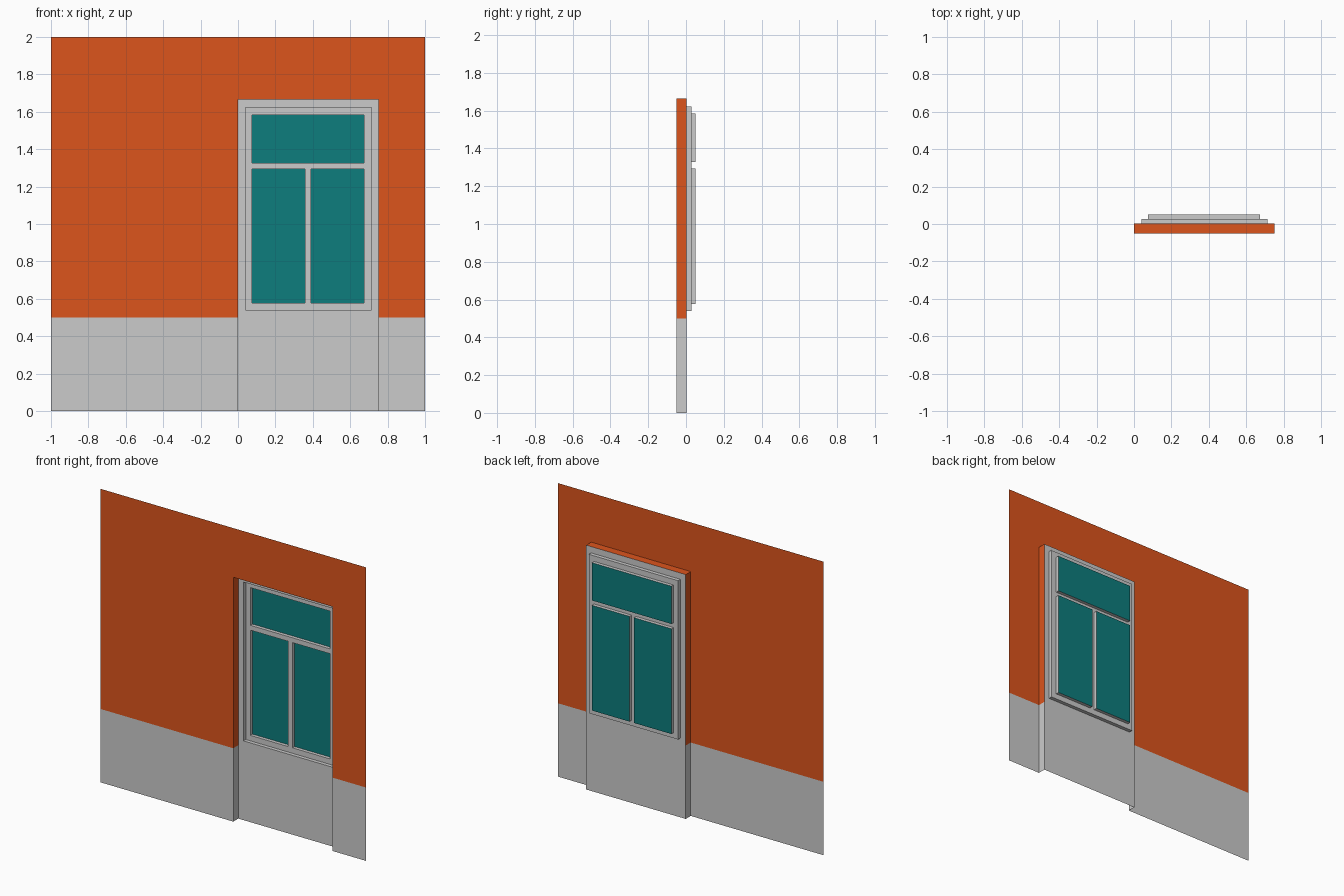
import bpy, bmesh

if "Cube" in bpy.data.objects:
    bpy.data.objects.remove(bpy.data.objects["Cube"])


def material(name, rgb):
    m = bpy.data.materials.new(name)
    m.diffuse_color = (*rgb, 1)
    m.use_nodes = True
    m.node_tree.nodes["Principled BSDF"].inputs["Base Color"].default_value = m.diffuse_color
    return m


ORANGE = material("orange_paint", (0.716, 0.089, 0.012))
TEAL = material("teal_glass", (0.004, 0.205, 0.205))

# Depth layers, front to back
WALL_Y, NICHE_Y, FRAME_Y, PANE_Y = -0.051, 0.003, 0.028, 0.051
PLINTH_Z = 0.5

# Rectangles as (x0, x1, z0, z1)
NICHE = (0.0, 0.75, 0.0, 1.665)
FRAME = (0.04, 0.713, 0.54, 1.622)
PANES = {
    "top_pane": (0.075, 0.673, 1.327, 1.584),
    "left_pane": (0.075, 0.357, 0.577, 1.294),
    "right_pane": (0.391, 0.673, 0.577, 1.294),
}


def finish(name, bm, mat):
    bmesh.ops.remove_doubles(bm, verts=bm.verts, dist=1e-5)
    me = bpy.data.meshes.new(name)
    bm.to_mesh(me)
    bm.free()
    if mat:
        me.materials.append(mat)
    ob = bpy.data.objects.new(name, me)
    bpy.context.collection.objects.link(ob)


def face(bm, pts):
    bm.faces.new([bm.verts.new(p) for p in pts])


def sheet(name, rect, y, holes=(), mat=None):
    """Flat sheet facing -y with rectangular holes."""
    xs = sorted({v for r in (rect, *holes) for v in r[:2]})
    zs = sorted({v for r in (rect, *holes) for v in r[2:]})
    bm = bmesh.new()
    for a, b in zip(xs, xs[1:]):
        for c, d in zip(zs, zs[1:]):
            x, z = (a + b) / 2, (c + d) / 2
            if any(h[0] < x < h[1] and h[2] < z < h[3] for h in holes):
                continue
            face(bm, [(a, y, c), (b, y, c), (b, y, d), (a, y, d)])
    finish(name, bm, mat)


def reveal(name, rect, y0, y1, sides="LRTB", mat=None):
    """Inward-facing sides of a rectangular recess."""
    a, b, c, d = rect
    edges = {"L": ((a, d), (a, c)), "R": ((b, c), (b, d)),
             "T": ((b, d), (a, d)), "B": ((a, c), (b, c))}
    bm = bmesh.new()
    for s in sides:
        (x0, z0), (x1, z1) = edges[s]
        face(bm, [(x0, y0, z0), (x1, y0, z1), (x1, y1, z1), (x0, y1, z0)])
    finish(name, bm, mat)


# Painted wall and grey plinth, open around the niche
x0, x1, _, top = NICHE
low, high = (x0, x1, 0, PLINTH_Z), (x0, x1, PLINTH_Z, top)
sheet("wall", (-1, 1, PLINTH_Z, 2), WALL_Y, [high], ORANGE)
sheet("plinth", (-1, 1, 0, PLINTH_Z), WALL_Y, [low])

# Niche sides and top, open at the floor
reveal("niche_upper_sides", high, WALL_Y, NICHE_Y, "LRT", ORANGE)
reveal("niche_lower_sides", low, WALL_Y, NICHE_Y, "LR")

# Niche back, stepped window frame and glass
sheet("niche_back", NICHE, NICHE_Y, [FRAME])
reveal("frame_step", FRAME, NICHE_Y, FRAME_Y)
sheet("window_frame", FRAME, FRAME_Y, list(PANES.values()))
for name, rect in PANES.items():
    reveal(name + "_reveal", rect, FRAME_Y, PANE_Y)
    sheet(name, rect, PANE_Y, mat=TEAL)
